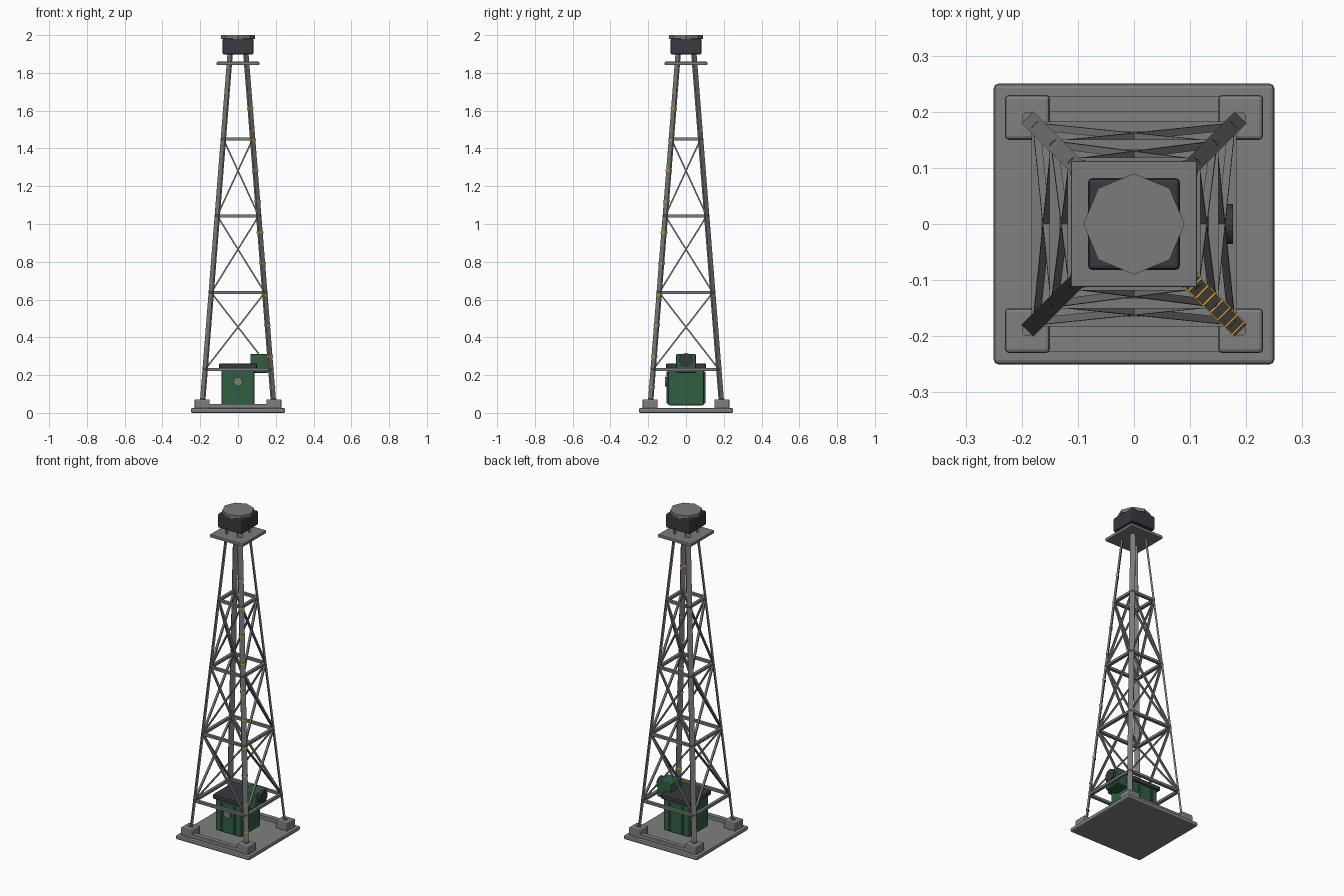
import bpy, math
from mathutils import Vector, Matrix

if "Cube" in bpy.data.objects:
    bpy.data.objects.remove(bpy.data.objects["Cube"], do_unlink=True)


def material(name, r, g, b):
    m = bpy.data.materials.new(name)
    m.use_nodes = True
    m.diffuse_color = (r, g, b, 1)
    m.node_tree.nodes["Principled BSDF"].inputs["Base Color"].default_value = (r, g, b, 1)
    return m


CONCRETE = material("concrete grey", 0.21, 0.22, 0.22)
STEEL = material("steel grey", 0.19, 0.2, 0.195)
DARK = material("charcoal", 0.04, 0.04, 0.052)
GREEN = material("machine green", 0.03, 0.115, 0.05)
YELLOW = material("safety yellow", 0.7, 0.36, 0.03)


def finish(name, mat, bevel=0):
    ob = bpy.context.object
    ob.name = name
    ob.data.materials.append(mat)
    if bevel:
        mod = ob.modifiers.new("soft edges", 'BEVEL')
        mod.width, mod.segments = bevel, 2
    return ob


def box(name, mat, centre, size, bevel=0):
    bpy.ops.mesh.primitive_cube_add(size=1)
    bpy.context.object.data.transform(Matrix.Diagonal((*size, 1)))
    ob = finish(name, mat, bevel)
    ob.location = centre
    return ob


def cylinder(name, mat, centre, radius, depth, sides=16, rot=(0, 0, 0)):
    bpy.ops.mesh.primitive_cylinder_add(vertices=sides, radius=radius, depth=depth,
                                        location=centre, rotation=rot)
    return finish(name, mat)


def beam(name, mat, a, b, width, depth, outward):
    """Rectangular bar from a to b; depth is measured along the outward direction."""
    a, b = Vector(a), Vector(b)
    along = (b - a).normalized()
    side = along.cross(Vector(outward)).normalized()
    out = side.cross(along)
    ob = box(name, mat, (0, 0, 0), (width, depth, (b - a).length))
    turn = Matrix((side, out, along)).transposed().to_4x4()
    ob.matrix_world = Matrix.Translation((a + b) / 2) @ turn
    return ob


def leg_offset(z):
    """Distance of the leg centre line from each axis at height z."""
    return 0.192 - 0.079 * z


# Foundation slab, rails and footings
box("foundation_slab", CONCRETE, (0, 0, 0.0125), (0.5, 0.5, 0.025), 0.008)
for s in (-1, 1):
    box("foundation_rail", CONCRETE, (0, s * 0.214, 0.036), (0.34, 0.028, 0.024))

# Footings, anchor bolts and flat-bar legs
TOP = 1.91
CORNERS = [(-1, -1), (1, -1), (1, 1), (-1, 1)]
for sx, sy in CORNERS:
    box("footing", CONCRETE, (sx * 0.19, sy * 0.19, 0.046), (0.08, 0.08, 0.052), 0.007)
    cylinder("anchor_bolt", STEEL, (sx * 0.19, sy * 0.19, 0.072), 0.01, 0.01, 12)
    low, high = leg_offset(0.05), leg_offset(TOP)
    beam("leg", STEEL, (sx * low, sy * low, 0.05), (sx * high, sy * high, TOP),
         0.03, 0.01, (sx, sy, 0))

# Horizontal rings and crossed braces on the four faces
LEVELS = [0.23, 0.637, 1.043, 1.45]
for i, p in enumerate(CORNERS):
    q = CORNERS[(i + 1) % 4]
    out = (p[0] + q[0], p[1] + q[1], 0)

    def at(c, z):
        return (c[0] * leg_offset(z), c[1] * leg_offset(z), z)

    for z in LEVELS:
        beam("ring_bar", STEEL, at(p, z), at(q, z), 0.015, 0.018, out)
    for z0, z1 in zip(LEVELS, LEVELS[1:]):
        beam("cross_brace", STEEL, at(p, z0), at(q, z1), 0.008, 0.013, out)
        beam("cross_brace", STEEL, at(q, z0), at(p, z1), 0.008, 0.013, out)

# Climbing steps on one leg
for i in range(10):
    z = 0.135 + 0.164 * i
    d = leg_offset(z)
    step = box("climbing_step", YELLOW, (d, -d, z), (0.034, 0.016, 0.009))
    step.rotation_euler.z = math.radians(45)

# Platform and head
box("platform", STEEL, (0, 0, 1.85), (0.225, 0.225, 0.018), 0.003)
box("head_housing", DARK, (0, 0, 1.94), (0.164, 0.164, 0.086), 0.008)
cylinder("head_cap", STEEL, (0, 0, 1.99), 0.09, 0.02, 8)

# Machine cabinet with lid, ribs and front port
box("cabinet", GREEN, (0, 0, 0.14), (0.175, 0.19, 0.2), 0.008)
box("cabinet_lid", DARK, (0, 0, 0.248), (0.2, 0.21, 0.026), 0.004)
for s in (-1, 1):
    for x in (-0.045, 0.045):
        box("cabinet_rib", GREEN, (x, s * 0.096, 0.135), (0.012, 0.012, 0.17))
quarter = math.pi / 2
cylinder("front_port", STEEL, (0, -0.1, 0.165), 0.024, 0.02, 16, (quarter, 0, 0))

# Motor block with side pulley
box("motor_block", GREEN, (0.113, 0, 0.262), (0.096, 0.104, 0.1), 0.006)
cylinder("motor_pulley", DARK, (0.166, 0, 0.28), 0.036, 0.02, 20, (0, quarter, 0))
